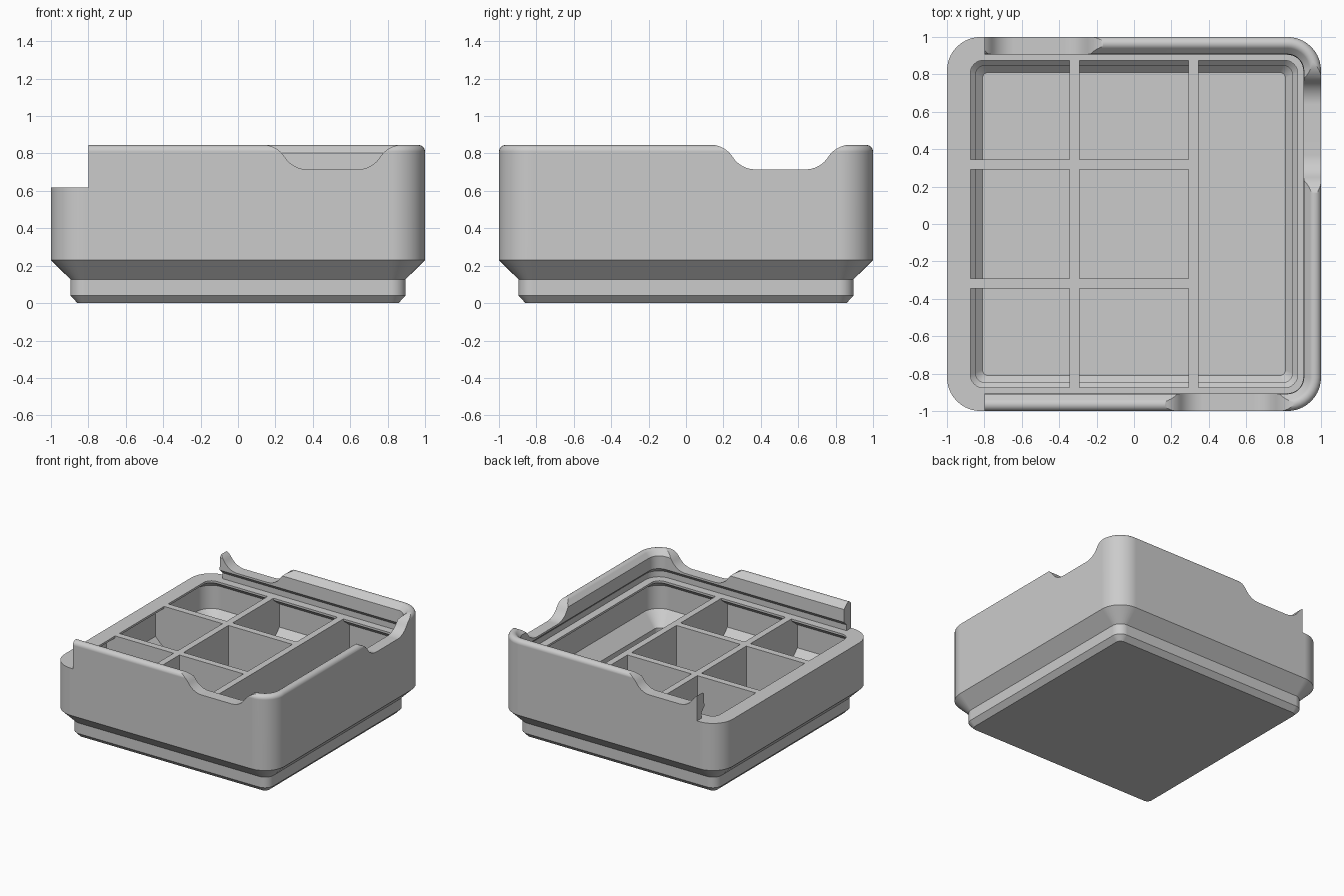
import bpy, bmesh, math
from mathutils import Matrix

old = bpy.data.objects.get("Cube")
if old:
    bpy.data.objects.remove(old, do_unlink=True)

grey = bpy.data.materials.new("plain_grey")
grey.use_nodes = True
grey.diffuse_color = (0.6, 0.6, 0.6, 1)
grey.node_tree.nodes["Principled BSDF"].inputs["Base Color"].default_value = (0.6, 0.6, 0.6, 1)

CORNER_STEPS = 10
FLOOR = 0.14    # height of the inside floor
RIM = 0.617     # height of the inner rim and dividers
TOP = 0.845     # height of the raised lip


def make_object(name, bm):
    bmesh.ops.recalc_face_normals(bm, faces=bm.faces)
    if bm.calc_volume(signed=True) < 0:
        bmesh.ops.reverse_faces(bm, faces=bm.faces)
    mesh = bpy.data.meshes.new(name)
    bm.to_mesh(mesh)
    bm.free()
    mesh.materials.append(grey)
    obj = bpy.data.objects.new(name, mesh)
    bpy.context.collection.objects.link(obj)
    return obj


def rounded_square(half, radius, z):
    points = []
    for corner in range(4):
        mid = math.pi / 4 + corner * math.pi / 2
        cx = math.copysign(half - radius, math.cos(mid))
        cy = math.copysign(half - radius, math.sin(mid))
        for i in range(CORNER_STEPS + 1):
            a = (corner + i / CORNER_STEPS) * math.pi / 2
            points.append((cx + radius * math.cos(a), cy + radius * math.sin(a), z))
    return points


def loft(name, sections):
    bm = bmesh.new()
    rings = [[bm.verts.new(p) for p in rounded_square(*s)] for s in sections]
    for a, b in zip(rings, rings[1:]):
        for i in range(len(a)):
            j = (i + 1) % len(a)
            bm.faces.new((a[i], a[j], b[j], b[i]))
    bm.faces.new(rings[0])
    bm.faces.new(rings[-1])
    return make_object(name, bm)


def prism(name, outline, y0, y1, turn=0):
    """Extrude an x-z outline along y, then turn it about z."""
    bm = bmesh.new()
    rings = [[bm.verts.new((x, y, z)) for x, z in outline] for y in (y0, y1)]
    for i in range(len(outline)):
        a, b = rings
        bm.faces.new((a[i - 1], a[i], b[i], b[i - 1]))
    for ring in rings:
        bm.faces.new(ring)
    bm.transform(Matrix.Rotation(math.radians(turn), 4, "Z"))
    return make_object(name, bm)


# Stepped foot and outer wall
sections = [(0.858, 0.039, 0), (0.896, 0.077, 0.04), (0.896, 0.077, 0.127), (1, 0.18, 0.23)]
# Rounded top of the lip, running into its inner slope
ROUND = 0.035
for i in range(10):
    a = math.radians(15 * i)
    inset = ROUND * (1 - math.cos(a))
    sections.append((1 - inset, 0.18 - inset, TOP - ROUND + ROUND * math.sin(a)))
# Inner face of the lip, undercut lid groove and rim
sections += [(0.908, 0.088, 0.803), (0.905, 0.085, 0.7), (0.94, 0.12, 0.665),
             (0.94, 0.12, RIM), (0.875, 0.07, RIM), (0.875, 0.07, 0.6)]
# Hollow inside, stepping in towards the floor
sections += [(0.953, 0.13, 0.54), (0.953, 0.13, FLOOR + 0.21), (0.847, 0.05, FLOOR + 0.105),
             (0.847, 0.05, FLOOR + 0.037), (0.81, 0.03, FLOOR)]
body = loft("bin_body", sections)

# Finger notch outline: each flank is two tangent arcs, one rounding over, one filling in
LOW, START, RUN = 0.715, 0.13, 0.24
rise = TOP + 0.002 - LOW
lean = 2 * math.atan(rise / RUN)
arc = RUN / 2 / math.sin(lean)
upper = []
for i in range(9):
    a = lean * i / 8
    upper.append((START + arc * math.sin(a), LOW + rise - arc * (1 - math.cos(a))))
lower = [(2 * START + RUN - x, 2 * LOW + rise - z) for x, z in reversed(upper[:-1])]
flank = [(START, 1)] + upper + lower
notch = flank + [(1.01 - x, z) for x, z in reversed(flank)]

# Cut the open lid end, then notches in three sides
cutters = [prism("lid_end_cutter", [(-1.2, RIM), (-0.8, RIM), (-0.8, 1), (-1.2, 1)], -1.2, 1.2)]
cutters += [prism("notch_cutter", notch, -1.2, -0.87, turn) for turn in (0, 90, 180)]
for cutter in cutters:
    cutter.hide_render = True
    mod = body.modifiers.new("cut", "BOOLEAN")
    mod.operation = "DIFFERENCE"
    mod.solver = "EXACT"
    mod.object = cutter
bpy.context.view_layer.update()
cut_mesh = bpy.data.meshes.new_from_object(
    body.evaluated_get(bpy.context.evaluated_depsgraph_get()))
body.modifiers.clear()
body.data = cut_mesh
for cutter in cutters:
    bpy.data.objects.remove(cutter, do_unlink=True)

# Dividers, shaped to sink slightly into the inner wall
SPACING, HALF_THICK = 0.3175, 0.027
side = [(0.82, FLOOR - 0.01), (0.857, FLOOR + 0.037), (0.857, FLOOR + 0.1), (0.963, FLOOR + 0.21),
        (0.963, 0.545), (0.885, 0.605), (0.885, RIM)]
left_side = [(-x, z) for x, z in reversed(side)]
short = left_side + [(SPACING, FLOOR - 0.01), (SPACING, RIM)]
for i, c in enumerate((-SPACING, SPACING)):
    prism(f"long_divider_{i + 1}", left_side + side, c - HALF_THICK, c + HALF_THICK, 90)
    prism(f"short_divider_{i + 1}", short, c - HALF_THICK, c + HALF_THICK)

# Smooth corners with crisp edges and even flats
bpy.ops.object.select_all(action="DESELECT")
body.select_set(True)
bpy.context.view_layer.objects.active = body
bpy.ops.object.shade_smooth_by_angle(angle=math.radians(28))
body.modifiers.new("even_flats", "WEIGHTED_NORMAL").keep_sharp = True
